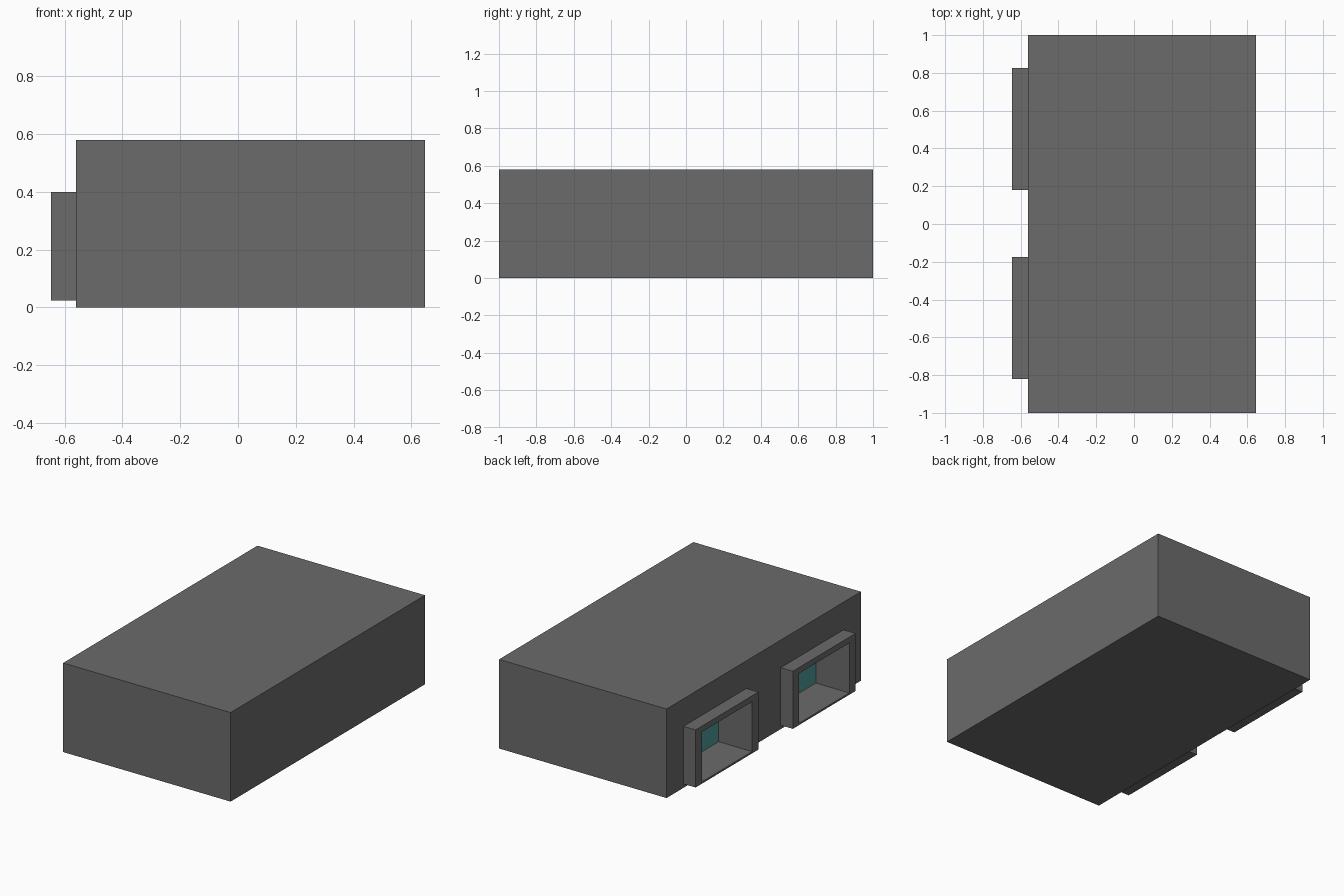
import bpy, bmesh
from mathutils import Vector

if "Cube" in bpy.data.objects:
    bpy.data.objects.remove(bpy.data.objects["Cube"])


def material(name, color):
    m = bpy.data.materials.new(name)
    m.diffuse_color = (*color, 1)
    m.use_nodes = True
    m.node_tree.nodes["Principled BSDF"].inputs["Base Color"].default_value = m.diffuse_color
    return m


GREY = material("dark grey", (0.146, 0.146, 0.146))
TEAL = material("teal", (0.08, 0.33, 0.33))


def box(name, lo, hi, mat):
    lo, hi = Vector(lo), Vector(hi)
    me = bpy.data.meshes.new(name)
    bm = bmesh.new()
    bmesh.ops.create_cube(bm, size=1)
    bmesh.ops.scale(bm, vec=hi - lo, verts=bm.verts)
    bmesh.ops.translate(bm, vec=(lo + hi) / 2, verts=bm.verts)
    bm.to_mesh(me)
    bm.free()
    me.materials.append(mat)
    ob = bpy.data.objects.new(name, me)
    bpy.context.collection.objects.link(ob)
    return ob


def cut(ob, cutter):
    mod = ob.modifiers.new("opening", 'BOOLEAN')
    mod.operation = 'DIFFERENCE'
    mod.solver = 'EXACT'
    mod.object = cutter
    bpy.context.view_layer.objects.active = ob
    bpy.ops.object.modifier_apply(modifier=mod.name)


FRONT, WALL, BACK = -0.647, -0.56, -0.402   # frame face, wall, recess back
HALF, SIDE = 0.323, 0.065                   # frame half width, side bar

# Main block
body = box("building_body", (WALL, -1, 0), (0.647, 1, 0.58), GREY)

# Two framed recesses with a teal back panel
for label, y in (("near", -0.498), ("far", 0.502)):
    frame = box(label + "_frame", (FRONT, y - HALF, 0.025), (WALL, y + HALF, 0.40), GREY)
    w = HALF - SIDE
    z0, z1 = 0.037, 0.362
    cutter = box("cutter", (FRONT - 0.1, y - w, z0), (BACK, y + w, z1), GREY)
    cut(body, cutter)
    cut(frame, cutter)
    bpy.data.objects.remove(cutter)
    box(label + "_back_panel", (BACK - 0.004, y - w, z0), (BACK, y + w, z1), TEAL)
